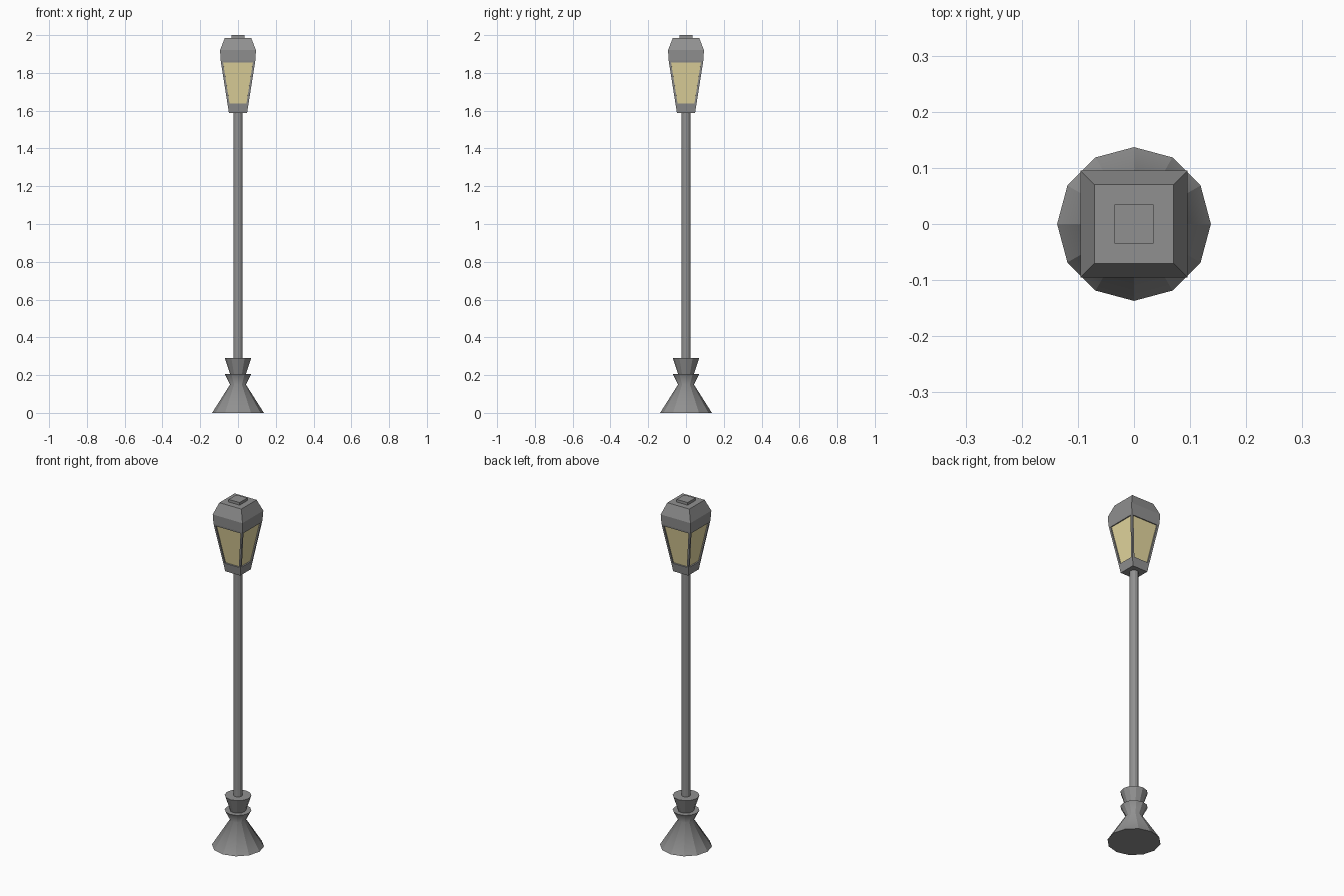
import bpy, bmesh, math

if "Cube" in bpy.data.objects:
    bpy.data.objects.remove(bpy.data.objects["Cube"])

IRON = (0.28, 0.28, 0.28, 1)
GLASS = (0.79, 0.69, 0.35, 1)


def make_object(name, bm, color=IRON):
    bmesh.ops.recalc_face_normals(bm, faces=bm.faces)
    mesh = bpy.data.meshes.new(name)
    bm.to_mesh(mesh)
    bm.free()
    obj = bpy.data.objects.new(name, mesh)
    bpy.context.collection.objects.link(obj)
    mat = bpy.data.materials.new(name)
    mat.diffuse_color = color
    mat.use_nodes = True
    mat.node_tree.nodes["Principled BSDF"].inputs["Base Color"].default_value = mat.diffuse_color
    mesh.materials.append(mat)
    return obj


def loft(profile, sides, start=0.0, scale=1.0, caps=True):
    """Stack polygon rings of (radius, z); returns bmesh and side faces per band."""
    bm = bmesh.new()
    rings = []
    for r, z in profile:
        ring = []
        for i in range(sides):
            a = start + 2 * math.pi * i / sides
            ring.append(bm.verts.new((r * scale * math.cos(a), r * scale * math.sin(a), z)))
        rings.append(ring)
    bands = []
    for lo, hi in zip(rings, rings[1:]):
        bands.append([bm.faces.new((lo[i], lo[(i + 1) % sides], hi[(i + 1) % sides], hi[i]))
                      for i in range(sides)])
    if caps:
        bm.faces.new(rings[0][::-1])
        bm.faces.new(rings[-1])
    return bm, bands


def square_loft(profile, caps=True):
    return loft(profile, 4, math.pi / 4, math.sqrt(2), caps)


# Flared twelve-sided foot with two collars; shading blends only across the neck
bm, bands = loft([(0.137, 0), (0.042, 0.15), (0.07, 0.205), (0.042, 0.205),
                  (0.07, 0.29)], 12)
neck = {e for f in bands[0] for e in f.edges} & {e for f in bands[1] for e in f.edges}
for f in bands[0] + bands[1]:
    f.smooth = True
for e in bm.edges:
    e.smooth = e in neck
make_object("base", bm)

# Slim pole
make_object("pole", loft([(0.024, 0.28), (0.024, 1.60)], 12)[0])

# Square lantern housing with recessed window openings
bm, bands = square_loft([(0.048, 1.587), (0.054, 1.626), (0.092, 1.866),
                         (0.095, 1.92), (0.07, 1.985)])
windows = bands[1]
bmesh.ops.recalc_face_normals(bm, faces=bm.faces)
bmesh.ops.inset_individual(bm, faces=windows, thickness=0.011, use_even_offset=True)
bmesh.ops.inset_individual(bm, faces=windows, thickness=0.0, depth=-0.008)
bmesh.ops.delete(bm, geom=windows, context='FACES')
make_object("lantern_housing", bm)

# Glass panes just behind the frame
make_object("lantern_glass", square_loft([(0.0475, 1.63), (0.0843, 1.862)], False)[0], GLASS)

# Small square cap on top
make_object("top_cap", square_loft([(0.035, 1.98), (0.035, 2.0)])[0])
